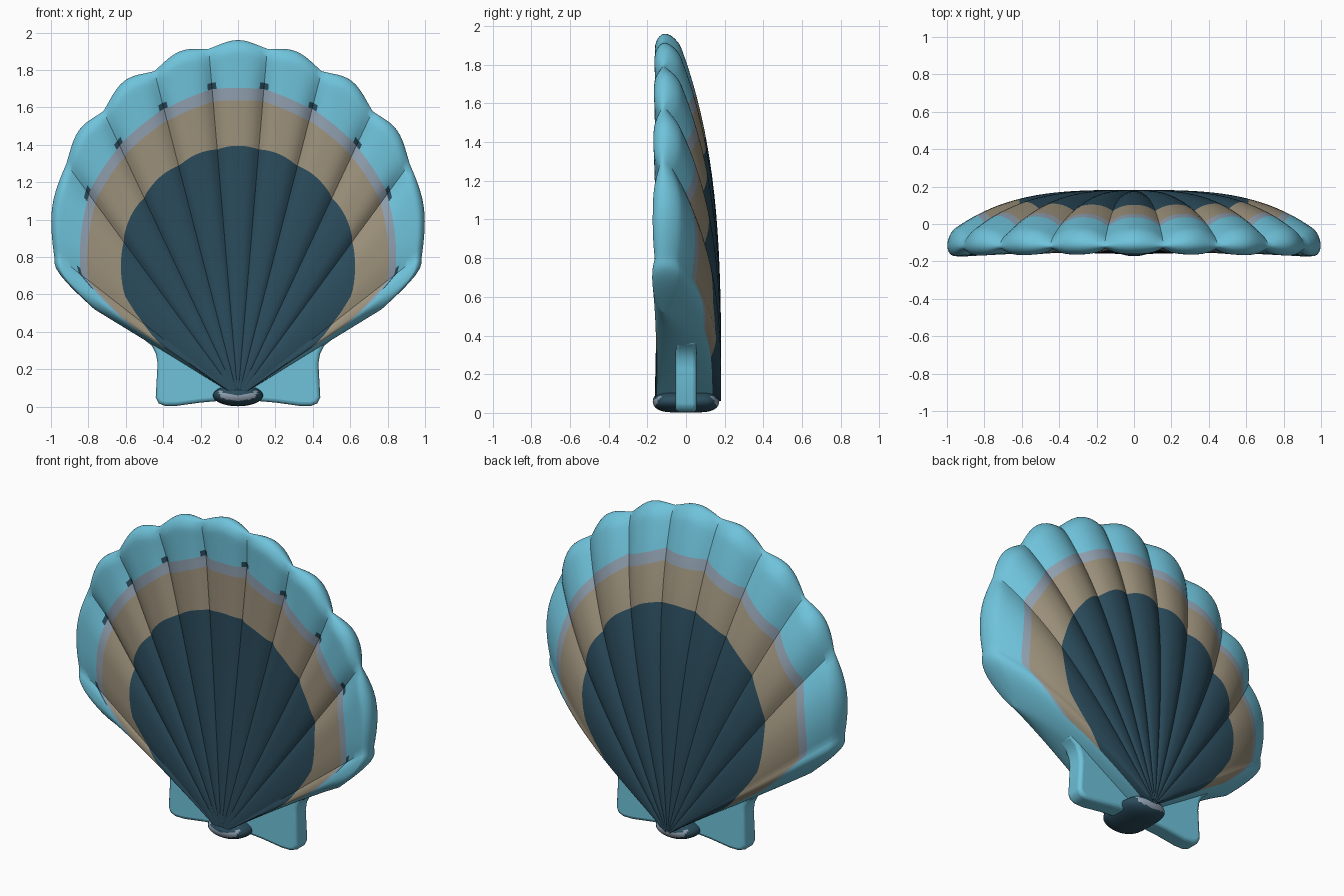
import bpy, bmesh, math

if "Cube" in bpy.data.objects:
    bpy.data.objects.remove(bpy.data.objects["Cube"])

def mat(name, rgb):
    m = bpy.data.materials.new(name)
    m.diffuse_color = (*rgb, 1)
    m.use_nodes = True
    m.node_tree.nodes["Principled BSDF"].inputs["Base Color"].default_value = m.diffuse_color
    return m

MATS = [mat("sky_teal", (0.16, 0.545, 0.71)), mat("deep_blue", (0.024, 0.072, 0.108)),
        mat("sand_tan", (0.335, 0.285, 0.20)), mat("soft_grey", (0.28, 0.35, 0.43))]
TEAL, DARK, TAN, GREY = range(4)

def finish(name, bm, angle=35):
    bmesh.ops.recalc_face_normals(bm, faces=bm.faces)
    me = bpy.data.meshes.new(name)
    bm.to_mesh(me)
    bm.free()
    for m in MATS:
        me.materials.append(m)
    ob = bpy.data.objects.new(name, me)
    bpy.context.collection.objects.link(ob)
    bpy.ops.object.select_all(action='DESELECT')
    ob.select_set(True)
    bpy.context.view_layer.objects.active = ob
    bpy.ops.object.shade_smooth_by_angle(angle=math.radians(angle))
    return ob

# Fan layout: groove angles from the hinge, outline radius there, rib bulge
HINGE_Z = 0.05
GROOVE = [-4.8, 4.8, 14.4, 25.2, 36.3, 52.0, 58.5]
RADIUS = [1.87, 1.87, 1.80, 1.69, 1.55, 1.25, 0.90]
BULGE = [0.04, 0.04, 0.052, 0.042, 0.025, 0.09]
END = GROOVE[-1]
EDGE = {-1: 3.5, 1: 7.5}   # angular width of the rounded side edge, front and back

def rib(theta):
    """Mean radius, outline radius and position (-1..1) across the rib."""
    a = min(abs(theta), END)
    i = max(k for k in range(6) if GROOVE[k] <= a + 1e-6)
    f = (a - GROOVE[i]) / (GROOVE[i + 1] - GROOVE[i])
    s = 2 * f - 1
    base = RADIUS[i] + f * (RADIUS[i + 1] - RADIUS[i])
    bump = 0.5 * (1 - s * s) + 0.25 * (1 + math.cos(math.pi * s))
    mean = base + BULGE[i] * (bump if i == 5 else 0.4)
    return mean, base + BULGE[i] * bump, (min(s, 0) if i == 5 else s)

# Columns (angles), closer together round the side edge
half = [4.8 * k / 6 for k in range(1, 7)]
for a, b in zip(GROOVE[1:5], GROOVE[2:6]):
    half += [a + (b - a) * k / 12 for k in range(1, 13)]
half += [END - (END - 52) * (1 - math.sin(math.pi / 2 * k / 16)) for k in range(1, 17)]
ANGLES = [-a for a in reversed(half)] + [0.0] + half

# Rows (distance from hinge), each with its band colour
def rows(theta, side):
    mean, r, s = rib(theta)
    a = abs(theta)
    q = mean / r
    low = max(0, a - 52) * 0.05
    d = (0.705 - 0.065 * (a / 41.5) ** 3 - 0.016 * max(0, a - 48)) * q
    if side > 0:
        d += 0.015 - 0.035 * (a / 45) ** 2
    d += 0.008 * (1 - s * s)
    tan = (0.842 - 0.035 * (a / 52) ** 2 - low) * q
    grey = (0.877 - 0.03 * (a / 52) ** 2 - low) * q
    t = [0.015 + (d - 0.015) * k / 14 for k in range(15)]
    t += [d + (tan - d) * k / 5 for k in range(1, 6)]
    t += [(tan + grey) / 2, grey, grey + 0.018]
    t += [grey + 0.018 + (0.942 - grey) * k / 5 for k in range(1, 6)]
    t += [0.96 + 0.04 * math.sin(math.pi / 2 * k / 7) for k in range(1, 8)]
    return t

def band(row):
    return DARK if row < 14 else TAN if row < 19 else GREY if row < 21 else TEAL

def point(theta, t, side):
    _, r, s = rib(theta)
    a = math.radians(theta)
    soft = 1 - 0.6 * min(1, max(0, (abs(theta) - 40) / 12))
    groove = abs(s)
    fade = 1 - 0.55 * max(0, (t - 0.88) / 0.12)
    front = -0.162 - 0.016 * t * abs(theta) / END + 0.014 * math.sin(math.pi * t)
    front += 0.055 * t ** 1.3 * fade * soft * groove ** 3
    back = 0.182 - 0.235 * t ** 3.3 - 0.042 * t * soft * groove ** 2.5
    u = max(0, (t - 0.96) / 0.04)
    v = max(0, (abs(theta) - END + EDGE[side]) / EDGE[side])
    e = math.sqrt(max(0, 1 - u * u)) * math.sqrt(max(0, 1 - v * v))
    mid = (front + back) / 2
    y = mid + e * ((back if side > 0 else front) - mid)
    return (r * t * math.sin(a), y, HINGE_Z + r * t * math.cos(a))

# Ribbed shell body: front and back skins joined at the rim
bm = bmesh.new()
for side in (-1, 1):
    # both skins share their rows at the very edge so that they meet
    grid = []
    for a in ANGLES:
        k = side if abs(a) < END - 0.01 else -1
        grid.append([bm.verts.new(point(a, t, side)) for t in rows(a, k)])
    for i in range(len(ANGLES) - 1):
        mid = abs(ANGLES[i] + ANGLES[i + 1]) / 2
        for j in range(len(grid[0]) - 1):
            f = bm.faces.new((grid[i][j], grid[i + 1][j], grid[i + 1][j + 1], grid[i][j + 1]))
            f.material_index = TEAL if mid > 56.2 else band(j)
            # small dark marks in the front grooves
            if side < 0 and j == 21 and min(abs(mid - g) for g in GROOVE[1:6]) < 1.1:
                f.material_index = DARK
bmesh.ops.remove_doubles(bm, verts=bm.verts, dist=0.0002)
finish("shell_body", bm, 40)

# Hinge knob, a squared-off ellipsoid with grey patches front and back
bm = bmesh.new()
bmesh.ops.create_uvsphere(bm, u_segments=32, v_segments=24, radius=1)
for v in bm.verts:
    x, z, y = v.co
    w = math.copysign(abs(y) ** 0.45, y)
    v.co = (0.135 * x, 0.172 * w, 0.06 + 0.058 * z)
for f in bm.faces:
    c = f.calc_center_median()
    grey = abs(c.y) > 0.1 and abs(c.x) < 0.1 and 0.03 + 2.5 * c.x ** 2 < c.z < 0.062 + 2.5 * c.x ** 2
    f.material_index = GREY if grey else DARK
finish("hinge_knob", bm, 60)

# Flat ears either side of the hinge
EAR = [(0.05, 0.035), (0.2, 0.022), (0.33, 0.004), (0.39, 0.004), (0.425, 0.018), (0.44, 0.05),
       (0.43, 0.23), (0.438, 0.28), (0.46, 0.325), (0.51, 0.365), (0.48, 0.40), (0.05, 0.13)]
for label, sx in (("left", -1), ("right", 1)):
    bm = bmesh.new()
    face = bm.faces.new([bm.verts.new((sx * x, -0.055, z)) for x, z in EAR])
    new = bmesh.ops.extrude_face_region(bm, geom=[face])["geom"]
    bmesh.ops.translate(bm, vec=(0, 0.11, 0), verts=[g for g in new if isinstance(g, bmesh.types.BMVert)])
    ear = finish(label + "_ear", bm, 50)
    bevel = ear.modifiers.new("soft_edges", 'BEVEL')
    bevel.width = 0.02
    bevel.segments = 3
    bevel.angle_limit = math.radians(50)
